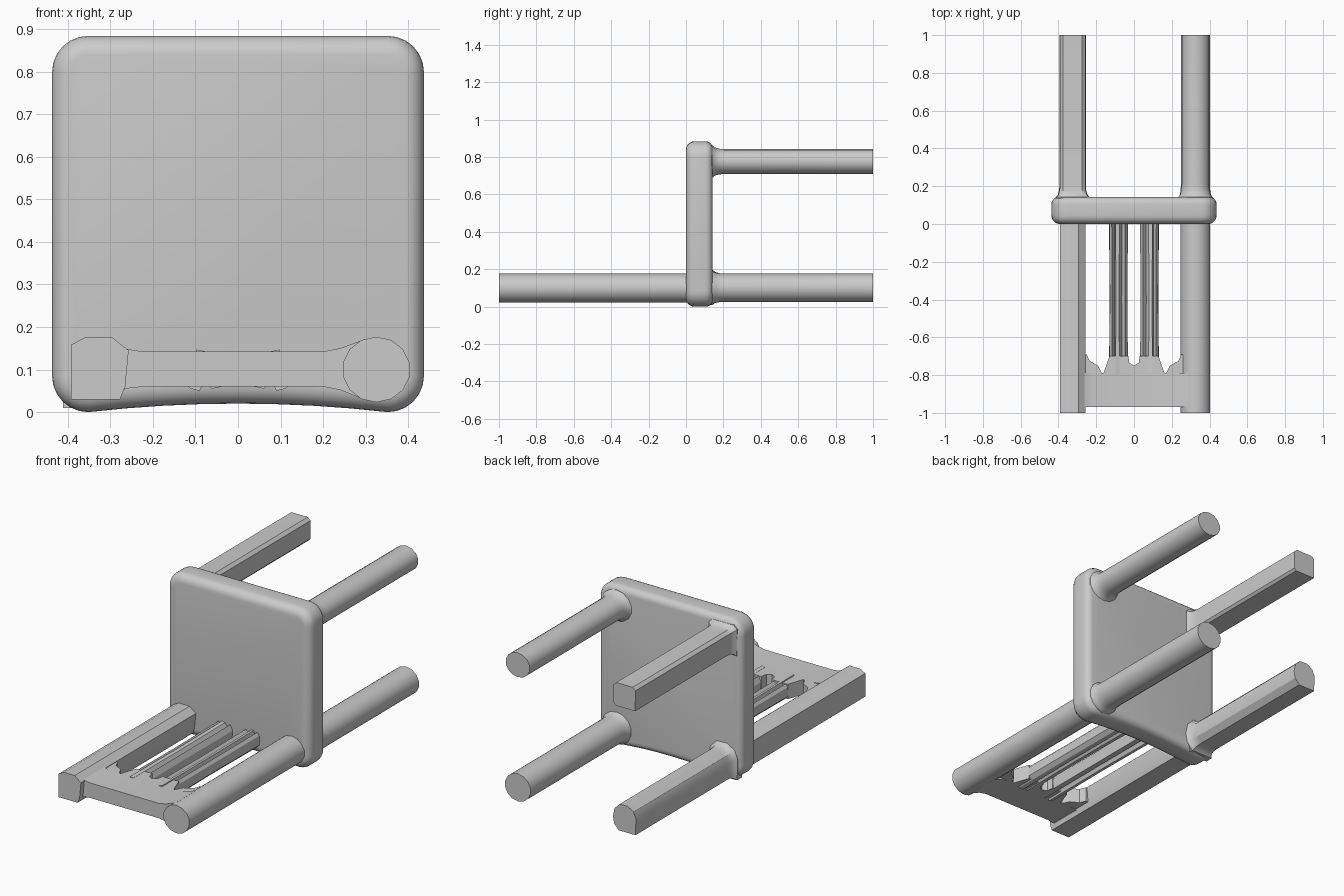
import bpy, bmesh, math

if "Cube" in bpy.data.objects:
    bpy.data.objects.remove(bpy.data.objects["Cube"])


def finish(name, bm, smooth=True):
    bmesh.ops.recalc_face_normals(bm, faces=bm.faces)
    me = bpy.data.meshes.new(name)
    bm.to_mesh(me)
    bm.free()
    ob = bpy.data.objects.new(name, me)
    bpy.context.collection.objects.link(ob)
    if smooth:
        bpy.ops.object.select_all(action='DESELECT')
        ob.select_set(True)
        bpy.context.view_layer.objects.active = ob
        bpy.ops.object.shade_smooth_by_angle(angle=math.radians(32))
    return ob


def loft(name, rings, smooth=True):
    """Skin a list of rings with equal point counts and cap both ends."""
    bm = bmesh.new()
    vs = [[bm.verts.new(p) for p in ring] for ring in rings]
    n = len(vs[0])
    for a, b in zip(vs, vs[1:]):
        for i in range(n):
            j = (i + 1) % n
            bm.faces.new((a[i], a[j], b[j], b[i]))
    bm.faces.new(vs[0])
    bm.faces.new(vs[-1])
    return finish(name, bm, smooth)


def along_y(name, profile, stations, smooth=True):
    """Sweep an xz profile along y; stations are (y, scale about centre)."""
    cx = (min(p[0] for p in profile) + max(p[0] for p in profile)) / 2
    cz = (min(p[1] for p in profile) + max(p[1] for p in profile)) / 2
    return loft(name, [[(cx + (x - cx) * s, y, cz + (z - cz) * s) for x, z in profile]
                       for y, s in stations], smooth)


def round_profile(cx, cz, rx, rz, n=14):
    return [(cx + rx * math.cos(2 * math.pi * (i + .5) / n),
             cz + rz * math.sin(2 * math.pi * (i + .5) / n)) for i in range(n)]


# Seat slab standing upright, with rounded rim and a slightly hollow lower edge
def seat_ring(y, d):
    hx, hz, r = 0.437 - d, 0.442 - d, 0.085 - d
    pts = []
    for k, (sx, sz) in enumerate([(1, 1), (-1, 1), (-1, -1), (1, -1)]):
        for i in range(7):
            a = math.pi / 2 * (k + i / 6)
            pts.append((sx * (hx - r) + r * math.cos(a), y,
                        0.442 + sz * (hz - r) + r * math.sin(a)))
        if k == 2:
            for i in range(1, 8):
                x = (hx - r) * (-1 + i / 4)
                sag = 0.02 * (1 - (x / (hx - r)) ** 2)
                pts.append((x, y, 0.442 - hz + sag))
    return pts


R = 0.045
front = [(R * (1 - math.sin(a)), R * (1 - math.cos(a)))
         for a in [math.pi / 2 * (1 - i / 5) for i in range(6)]]
rings = [seat_ring(y, d) for y, d in front]
rings += [seat_ring(0.142 - y * 0.8, d * 0.8) for y, d in reversed(front)]
loft("seat", rings)

# Legs, flared where they meet the seat
LEG = [(0.10, 1.28), (0.142, 1.28), (0.155, 1.12), (0.18, 1.02), (0.21, 1.0), (1.0, 1.0)]
square_leg = [(-0.39, 0.712), (-0.27, 0.712), (-0.258, 0.725), (-0.258, 0.825),
              (-0.275, 0.84), (-0.375, 0.84), (-0.392, 0.825)]
worn_leg = [(-0.392, 0.03), (-0.29, 0.03), (-0.262, 0.06), (-0.255, 0.10), (-0.265, 0.145),
            (-0.295, 0.175), (-0.345, 0.177), (-0.38, 0.155), (-0.395, 0.12)]
along_y("square_leg", square_leg, LEG)
along_y("worn_leg", worn_leg, LEG)
along_y("upper_round_leg", round_profile(0.325, 0.776, 0.074, 0.067), LEG)
along_y("lower_round_leg", round_profile(0.325, 0.101, 0.079, 0.076),
        [(y, 1 + (s - 1) * .6) for y, s in LEG])

# Backrest posts: one squared, one round
square_post = [(-0.393, 0.03), (-0.277, 0.03), (-0.265, 0.06), (-0.257, 0.145),
               (-0.295, 0.175), (-0.36, 0.175), (-0.393, 0.158)]
along_y("square_post", square_post, [(-1, 1), (0.03, 1)])
along_y("round_post", round_profile(0.325, 0.1, 0.08, 0.077), [(-1, 1), (0.03, 1)])

# Top rail, blending up into the posts at its ends
upper = [(-0.30, 0.172), (-0.26, 0.148), (-0.22, 0.142), (0.20, 0.142), (0.24, 0.15), (0.30, 0.172)]
lower = [(0.30, 0.028), (0.24, 0.052), (0.20, 0.06), (-0.22, 0.06), (-0.265, 0.055), (-0.28, 0.035)]
along_y("top_rail", upper + lower, [(-0.97, 1), (-0.79, 1)])


# Ragged teeth where the rail runs into the posts and slats
def tooth(name, pts):
    loft(name, [[(x, y, z) for x, y in pts] for z in (0.06, 0.142)], False)


for s, side in ((-1, "left"), (1, "right")):
    tooth(side + "_post_tooth", [(s * 0.27, -0.8), (s * 0.27, -0.69), (s * 0.25, -0.69),
                                 (s * 0.235, -0.725), (s * 0.19, -0.75), (s * 0.165, -0.8)])
    tooth(side + "_slat_tooth", [(s * 0.165, -0.8), (s * 0.13, -0.70), (s * 0.03, -0.70),
                                 (s * 0.025, -0.735), (0, -0.75), (0, -0.8)])

# Two grooved slats
slat = [(-0.05, 0.075), (-0.03, 0.055), (-0.008, 0.05), (0.004, 0.075), (0.02, 0.055), (0.045, 0.06),
        (0.05, 0.11), (0.035, 0.14), (0.018, 0.12), (0.004, 0.143), (-0.015, 0.147),
        (-0.022, 0.118), (-0.036, 0.142), (-0.048, 0.125)]
for s, side in ((-1, "left"), (1, "right")):
    along_y(side + "_slat", [(s * (0.082 - x), z) for x, z in slat],
            [(-0.8, 1), (-0.4, 0.95), (0.03, 1)], False)
